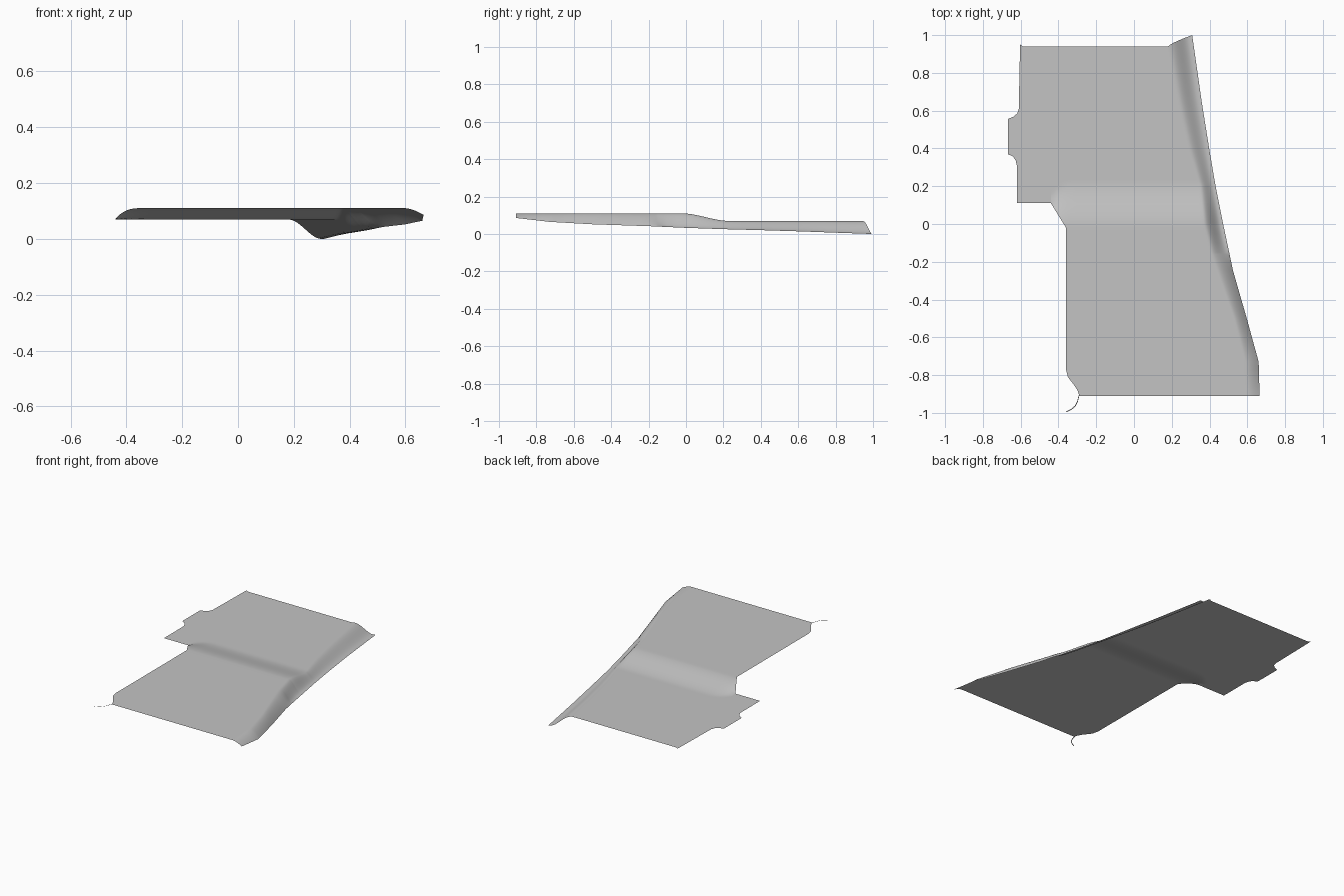
import bpy, bmesh, math

if "Cube" in bpy.data.objects:
    bpy.data.objects.remove(bpy.data.objects["Cube"])

grey = bpy.data.materials.new("mat_grey")
grey.diffuse_color = (0.55, 0.55, 0.55, 1)
grey.use_nodes = True
grey.node_tree.nodes["Principled BSDF"].inputs["Base Color"].default_value = grey.diffuse_color

# Edge curves as (y, value) points
LEFT = [(-0.91, -0.29), (-0.885, -0.297), (-0.86, -0.312), (-0.81, -0.35), (-0.77, -0.36),
        (-0.02, -0.36), (0.11, -0.44), (1, -0.44)]
INNER = [(-0.91, 0.60), (-0.73, 0.59), (-0.5, 0.53), (-0.16, 0.41), (0, 0.37),
         (0.2, 0.35), (0.4, 0.29), (0.6, 0.245), (0.94, 0.18)]
OUTER = [(-0.91, 0.665), (-0.73, 0.66), (-0.5, 0.597), (-0.25, 0.525), (0, 0.472),
         (0.2, 0.432), (0.4, 0.398), (0.65, 0.358), (1, 0.308)]
OUTER_Z = [(-0.91, 0.086), (-0.73, 0.065), (-0.5, 0.052), (-0.2, 0.042), (0, 0.033),
           (0.2, 0.026), (0.5, 0.018), (1, 0.0)]
HIGH, LOW = 0.11, 0.07


def lerp_at(pts, y):
    if y <= pts[0][0]:
        return pts[0][1]
    for (a, va), (b, vb) in zip(pts, pts[1:]):
        if y <= b:
            return va + (vb - va) * (y - a) / (b - a)
    return pts[-1][1]


def smooth(t):
    t = min(1, max(0, t))
    return t * t * (3 - 2 * t)


def deck_z(x, y):
    """Raised front deck, ramp with rounded left corner, low rear deck."""
    d = min(1, max(0, (-0.32 - x) / 0.12))
    foot = 0.11 + 0.12 * math.sqrt(1 - d * d)
    return HIGH + (LOW - HIGH) * smooth((y + 0.02) / (foot + 0.02))


def finish(name, bm):
    bmesh.ops.recalc_face_normals(bm, faces=bm.faces)
    if sum(f.normal.z * f.calc_area() for f in bm.faces) < 0:
        bmesh.ops.reverse_faces(bm, faces=bm.faces)
    me = bpy.data.meshes.new(name)
    bm.to_mesh(me)
    bm.free()
    ob = bpy.data.objects.new(name, me)
    bpy.context.collection.objects.link(ob)
    me.materials.append(grey)
    bpy.ops.object.select_all(action='DESELECT')
    ob.select_set(True)
    bpy.context.view_layer.objects.active = ob
    bpy.ops.object.shade_smooth_by_angle(angle=math.radians(35))
    return ob


# Main mat: rows along y, columns across deck and down the right side
ys = sorted({p[0] for p in LEFT + INNER + OUTER if p[0] <= 0.94}
            | {round(-0.02 + 0.0125 * i, 4) for i in range(22)}
            | {round(-0.7 + 0.05 * i, 3) for i in range(14)} | {0.3, 0.7, 0.8, 0.87})
deck_cols = [i / 60 for i in range(61)]
side_cols = [i / 12 for i in range(1, 13)]
bm = bmesh.new()
rows = []
for y in ys:
    row = []
    x0, x1 = lerp_at(LEFT, y), lerp_at(INNER, y)
    for u in deck_cols:
        x = x0 + (x1 - x0) * u
        row.append(bm.verts.new((x, y, deck_z(x, y))))
    k = smooth((y + 0.2) / 0.1)
    for s in side_cols:
        yy = y + 0.06 * s ** 0.75 * min(1, max(0, (y - 0.7) / 0.24))
        xo = lerp_at(OUTER, yy)
        x = x1 + (xo - x1) * s
        fall = (1 - k) * s ** 1.6 + k * smooth(s * 1.1)
        top = deck_z(x1, y)
        row.append(bm.verts.new((x, yy, top + (lerp_at(OUTER_Z, yy) - top) * fall)))
    rows.append(row)
for a, b in zip(rows, rows[1:]):
    for i in range(len(a) - 1):
        bm.faces.new((a[i], a[i + 1], b[i + 1], b[i]))
finish("floor_mat", bm)

# Rear left flange with side tab
bm = bmesh.new()
outline = [(-0.44, 0.11), (-0.44, 0.94), (-0.588, 0.94), (-0.603, 0.95), (-0.61, 0.61),
           (-0.618, 0.585), (-0.64, 0.567), (-0.668, 0.556), (-0.668, 0.37), (-0.64, 0.357),
           (-0.626, 0.335), (-0.62, 0.31), (-0.62, 0.11)]
bm.faces.new([bm.verts.new((x, y, LOW)) for x, y in outline])
bmesh.ops.triangulate(bm, faces=bm.faces[:])
finish("rear_left_flange", bm)

# Thin curled strip at the front left corner
bm = bmesh.new()
path = [(-0.29, -0.91), (-0.297, -0.94), (-0.31, -0.966), (-0.33, -0.983), (-0.358, -0.997)]
pairs = [(bm.verts.new((x, y, HIGH)), bm.verts.new((x - 0.003, y + 0.004, HIGH))) for x, y in path]
for (a, b), (c, d) in zip(pairs, pairs[1:]):
    bm.faces.new((a, c, d, b))
finish("corner_strip", bm)
